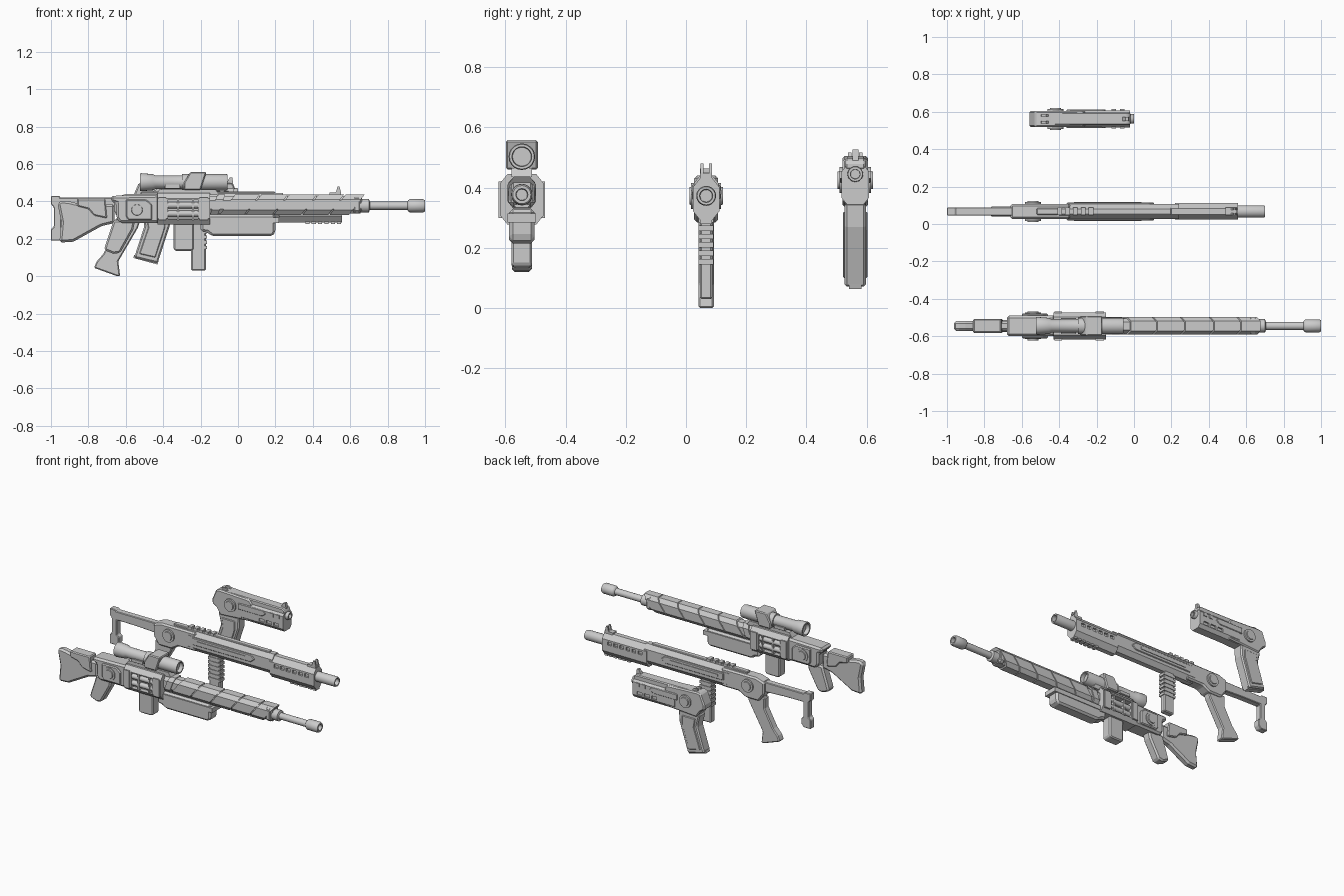
import bpy, bmesh, math
from mathutils import Matrix, Vector

if "Cube" in bpy.data.objects:
    bpy.data.objects.remove(bpy.data.objects["Cube"])

def finish(name, bm, bevel=0.0, smooth=False):
    bmesh.ops.recalc_face_normals(bm, faces=bm.faces)
    me = bpy.data.meshes.new(name)
    bm.to_mesh(me)
    bm.free()
    ob = bpy.data.objects.new(name, me)
    bpy.context.collection.objects.link(ob)
    if bevel:
        m = ob.modifiers.new("Bevel", "BEVEL")
        m.width, m.segments, m.limit_method = bevel, 1, "ANGLE"
    if smooth:
        bpy.ops.object.select_all(action="DESELECT")
        ob.select_set(True)
        bpy.context.view_layer.objects.active = ob
        bpy.ops.object.shade_smooth_by_angle(angle=math.radians(35))
    return ob

def extrude(bm, ring, offset):
    f = bm.faces.new([bm.verts.new(p) for p in ring])
    ext = bmesh.ops.extrude_face_region(bm, geom=[f])
    vs = [g for g in ext["geom"] if isinstance(g, bmesh.types.BMVert)]
    bmesh.ops.translate(bm, vec=Vector(offset), verts=vs)

def plate(name, pts, y, half, bevel=0.0):
    """Side profile in x,z extruded across y."""
    bm = bmesh.new()
    extrude(bm, [(a, y - half, b) for a, b in pts], (0, 2 * half, 0))
    return finish(name, bm, bevel)

def box(name, x0, x1, y, half, z0, z1, bevel=0.0):
    return plate(name, [(x0, z0), (x1, z0), (x1, z1), (x0, z1)], y, half, bevel)

def boxes(name, spans):
    """Several boxes (x0, x1, y, half, z0, z1) in one object."""
    bm = bmesh.new()
    for x0, x1, y, h, z0, z1 in spans:
        extrude(bm, [(x0, y - h, z0), (x1, y - h, z0), (x1, y - h, z1), (x0, y - h, z1)], (0, 2 * h, 0))
    return finish(name, bm)

def bar(name, x0, x1, y, h, z0, z1, ch, shear=0.0):
    """Octagonal bar along x, with optionally slanted ends."""
    c = ch * 0.8
    sec = [(-h + c, z0), (h - c, z0), (h, z0 + ch), (h, z1 - ch),
           (h - c, z1), (-h + c, z1), (-h, z1 - ch), (-h, z0 + ch)]
    bm = bmesh.new()
    extrude(bm, [(x0 + shear * (z - z0) / (z1 - z0), y + a, z) for a, z in sec], (x1 - x0, 0, 0))
    return finish(name, bm)

def lathe(name, prof, centre, axis="X", n=20):
    """Turned part: prof is (distance along axis, radius)."""
    bm = bmesh.new()
    rot = Matrix.Rotation(math.pi / 2, 4, "Y") if axis == "X" else Matrix.Rotation(-math.pi / 2, 4, "X")
    mat = Matrix.Translation(centre) @ rot
    rings = [[bm.verts.new(mat @ Vector((r * math.cos(2 * math.pi * i / n),
              r * math.sin(2 * math.pi * i / n), d))) for i in range(n)] for d, r in prof]
    for a, b in zip(rings, rings[1:]):
        for i in range(n):
            bm.faces.new((a[i], a[(i + 1) % n], b[(i + 1) % n], b[i]))
    bm.faces.new(rings[0])
    bm.faces.new(rings[-1])
    return finish(name, bm, smooth=True)

def cut(ob, name, spans):
    c = boxes(name, spans)
    c.hide_render = True
    c.hide_viewport = True
    c.display_type = "WIRE"
    m = ob.modifiers.new("Cut", "BOOLEAN")
    m.object, m.operation, m.solver = c, "DIFFERENCE", "EXACT"

def pivot(prefix, x, y, z, half, r=0.043):
    """Round hub showing on both sides, with a stepped cap."""
    lathe(prefix + "_side_hub", [(-half - .006, r * .66), (-half, r * .7), (-half, r), (half, r),
                                 (half, r * .7), (half + .006, r * .66)], (x, y, z), "Y", 20)

# ---------------- Long rifle ----------------
Y = -0.545
plate("rifle_butt", [(-.965, .39), (-.945, .405), (-.90, .4), (-.83, .383), (-.66, .385), (-.66, .285),
      (-.73, .268), (-.88, .185), (-.955, .18), (-.945, .29)], Y, .026, .012)
plate("rifle_cheek_rest", [(-.86, .415), (-.71, .415), (-.70, .31), (-.77, .325), (-.80, .36), (-.86, .375)],
      Y, .037, .006)
plate("rifle_receiver", [(-.68, .43), (-.42, .435), (-.42, .285), (-.63, .285), (-.65, .31), (-.65, .39),
      (-.68, .40)], Y, .055, .012)
plate("rifle_receiver_panel", [(-.60, .41), (-.49, .41), (-.46, .385), (-.46, .30), (-.585, .30), (-.60, .32)],
      Y, .066, .006)
pivot("rifle", -.54, Y, .355, .071)
plate("rifle_grip", [(-.665, .30), (-.55, .30), (-.56, .25), (-.63, .125), (-.665, .12), (-.715, .14),
      (-.71, .165)], Y, .033, .01)

# chamber block with an open window on each side
chamber = bar("rifle_chamber", -.43, -.15, Y, .072, .278, .445, .03)
cut(chamber, "rifle_window_cutter", [(-.375, -.215, Y + s * .075, .035, .305, .41) for s in (-1, 1)])
for s in (-1, 1):
    for z in (.335, .38):
        lathe("rifle_window_roller", [(-.082, .017), (.082, .017)], (-.295, Y + s * .05, z), n=12)
boxes("rifle_window_ribs", [(x - .005, x + .005, Y, .07, .302, .415) for x in (-.32, -.24)])
boxes("rifle_chamber_rims", [(x0, x1, Y, .077, .30, .42) for x0, x1 in ((-.425, -.385), (-.205, -.16))])
plate("rifle_magazine", [(-.345, .29), (-.235, .29), (-.235, .145), (-.25, .135), (-.335, .135), (-.345, .145)],
      Y, .034, .008)

# handguard wrapped in slanted shells
bar("rifle_handguard_core", -.16, .655, Y, .04, .335, .43, .024)
edges = [-.15, -.10, .04, .19, .345, .49, .60]
for a, b in zip(edges, edges[1:]):
    bar("rifle_handguard_shell", a, b - .008, Y, .047, .328, .437, .026, .085 if a > -.12 else .04)
box("rifle_handguard_end", .61, .662, Y, .044, .335, .434, .016)
plate("rifle_underbox", [(-.20, .33), (.20, .33), (.20, .235), (.185, .215), (-.14, .215), (-.165, .235),
      (-.20, .24)], Y, .042, .012)
box("rifle_underbox_rail", -.17, .22, Y, .047, .285, .315)
lathe("rifle_barrel", [(.64, .036), (.70, .036), (.705, .022), (.905, .022), (.91, .03), (.918, .035),
      (.99, .035), (1.0, .03), (1.0, .02), (.96, .018)], (0, Y, .377))

# scope and mount
lathe("rifle_scope_tube", [(-.50, .033), (-.525, .036), (-.525, .046), (-.515, .048), (-.455, .043), (-.44, .036),
      (-.30, .036), (-.30, .044), (-.065, .044), (-.055, .041), (-.055, .033), (-.08, .031)], (0, Y, .503))
plate("rifle_scope_block", [(-.29, .46), (-.20, .46), (-.168, .558), (-.255, .558), (-.29, .50)], Y, .053, .006)
plate("rifle_scope_base", [(-.44, .435), (-.10, .435), (-.12, .465), (-.42, .465)], Y, .034)
box("rifle_scope_dial", -.39, -.31, Y, .042, .47, .49)

# ---------------- Compact carbine ----------------
Y = 0.067
plate("carbine_stock", [(-1, .43), (-.955, .43), (-.95, .42), (-.66, .42), (-.60, .41), (-.60, .35), (-.80, .36),
      (-.945, .362), (-.945, .26), (-.93, .25), (-.93, .21), (-.945, .19), (-1, .19), (-1, .25),
      (-.985, .265), (-.985, .37), (-1, .385)], Y, .022, .004)
plate("carbine_receiver", [(-.66, .42), (-.60, .44), (-.34, .44), (-.34, .315), (-.47, .315), (-.52, .285),
      (-.62, .285), (-.66, .34)], Y, .04, .01)
pivot("carbine", -.54, Y, .373, .05)
bar("carbine_body", -.40, .24, Y, .041, .31, .445, .03)
plate("carbine_side_panel", [(-.36, .41), (.08, .41), (.11, .385), (.08, .36), (-.36, .36)], Y, .047, .004)
box("carbine_side_strip", -.32, .04, Y, .051, .378, .393)
box("carbine_top_cover", -.52, .20, Y, .018, .43, .452, .004)
boxes("carbine_top_rail_teeth", [(-.41 + i * .042, -.385 + i * .042, Y, .02, .445, .463) for i in range(5)])

# vented handguard
guard = bar("carbine_handguard", .22, .555, Y, .044, .287, .437, .035)
cut(guard, "carbine_vent_cutter", [(.255 + i * .046, .284 + i * .046, Y + s * .045, .014, .368, .39)
                                   for i in range(6) for s in (-1, 1)])
boxes("carbine_lower_teeth", [(.36 + i * .034, .382 + i * .034, Y, .02, .28, .295) for i in range(6)])
lathe("carbine_barrel", [(.54, .033), (.69, .033), (.70, .03), (.70, .022), (.66, .02)], (0, Y, .373))
for s in (-1, 1):
    plate("carbine_front_sight", [(.50, .43), (.55, .43), (.55, .45), (.543, .48), (.532, .48), (.525, .452)],
          Y + s * .014, .005)
box("carbine_sight_base", .49, .552, Y, .02, .43, .447)

# grips
plate("carbine_grip", [(-.655, .31), (-.52, .31), (-.535, .26), (-.64, .08), (-.63, 0), (-.65, .002),
      (-.77, .045), (-.755, .08), (-.72, .12), (-.655, .24)], Y, .026, .006)
box("carbine_foregrip", -.25, -.172, Y, .021, .03, .33, .006)
boxes("carbine_foregrip_ribs", [(-.257, -.166, Y, .025, .145 + i * .028, .163 + i * .028) for i in range(6)])

# ---------------- Pistol ----------------
Y = 0.562
plate("pistol_frame", [(-.56, .43), (-.53, .50), (-.50, .505), (-.28, .495), (-.26, .47), (-.26, .35), (-.36, .345),
      (-.50, .335), (-.53, .38), (-.56, .40)], Y, .043, .008)
pivot("pistol", -.42, Y, .425, .053)
front = bar("pistol_front_body", -.34, -.022, Y, .046, .345, .475, .022)
cut(front, "pistol_slot_cutter", [(-.205 + i * .055, -.165 + i * .055, Y + s * .048, .012, .372, .394)
                                  for i in range(3) for s in (-1, 1)])
plate("pistol_slide", [(-.50, .46), (-.02, .46), (-.02, .485), (-.035, .498), (-.50, .503)], Y, .034, .006)
boxes("pistol_side_ribs", [(-.12 + i * .045, -.095 + i * .045, Y, .052, .43, .455) for i in range(2)])
plate("pistol_side_panel", [(-.36, .455), (-.17, .455), (-.15, .435), (-.18, .415), (-.36, .415)], Y, .05, .003)
lathe("pistol_barrel", [(-.04, .026), (-.003, .026), (0, .024), (0, .016), (-.03, .015)], (0, Y, .445))
plate("pistol_front_sight", [(-.065, .49), (-.025, .49), (-.03, .527), (-.045, .527)], Y, .01)
for s in (-1, 1):
    plate("pistol_rear_sight", [(-.50, .495), (-.45, .495), (-.47, .517), (-.495, .517)], Y + s * .018, .006)
plate("pistol_grip", [(-.52, .35), (-.36, .35), (-.365, .27), (-.43, .07), (-.555, .10), (-.50, .27)], Y, .036, .008)
plate("pistol_grip_panel", [(-.49, .32), (-.39, .32), (-.39, .26), (-.442, .1), (-.528, .12), (-.48, .26)], Y, .041, .004)
plate("pistol_grip_foot", [(-.56, .098), (-.43, .063), (-.425, .08), (-.555, .115)], Y, .02)
